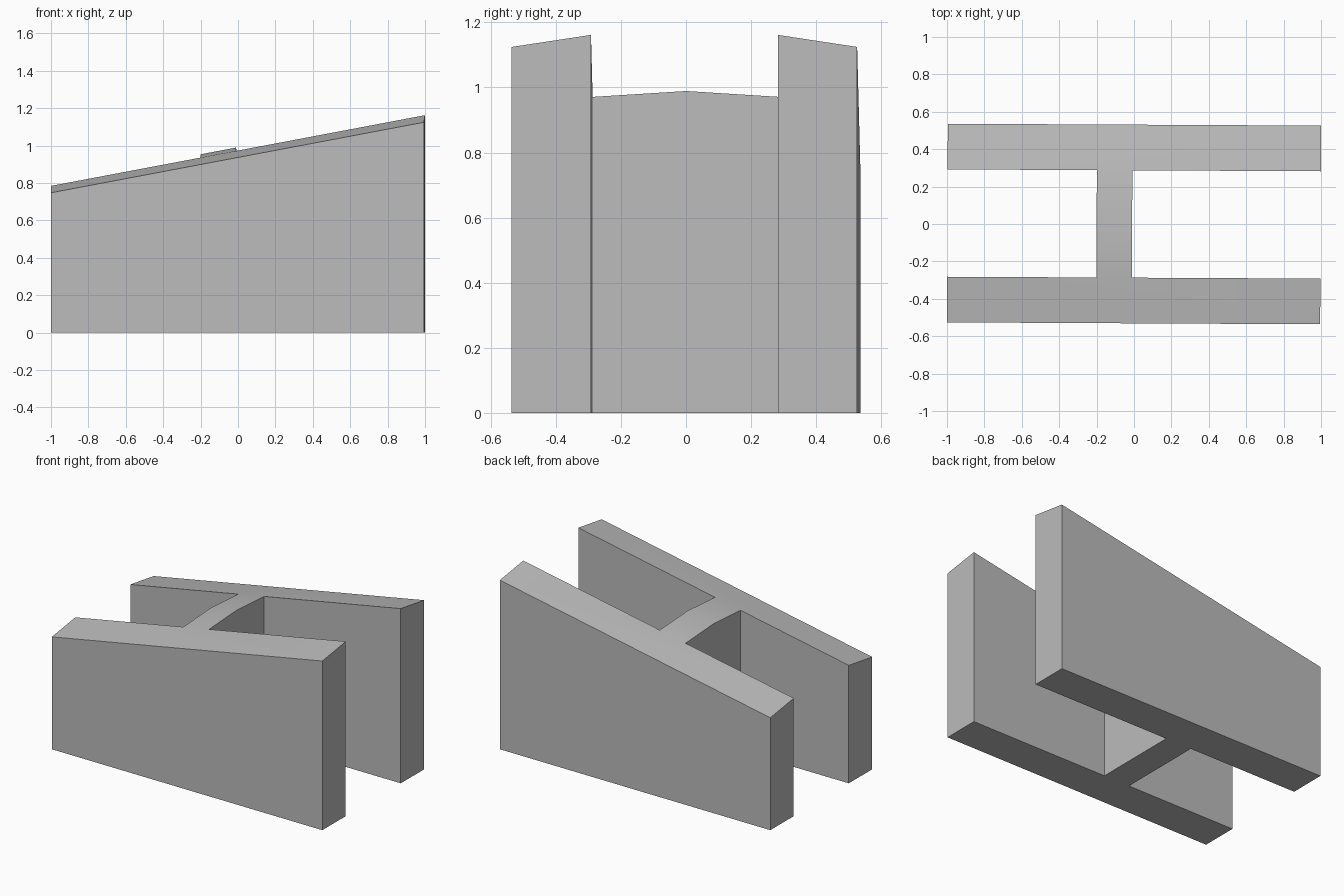
import bpy
import bmesh
import math

if "Cube" in bpy.data.objects:
    bpy.data.objects.remove(bpy.data.objects["Cube"], do_unlink=True)

# Plan grid lines: flange ends and web sides in x, flange faces and ridge in y
XS = [-0.998, -0.2, -0.01, 0.998]
YS = [-0.531, -0.287, 0.0, 0.287, 0.531]
CROWN = {0.531: 0.936, 0.287: 0.973, 0.0: 0.991}  # top height at x = 0
SLOPE = 0.189


def top_height(x, y):
    nearest = min(CROWN, key=lambda d: abs(d - abs(y)))
    return CROWN[nearest] + SLOPE * x


# H-shaped footprint: two long flanges joined by a short web
bm = bmesh.new()
grid = [[bm.verts.new((x, y, 0)) for y in YS] for x in XS]
for i in range(len(XS) - 1):
    for j in range(len(YS) - 1):
        is_flange = j in (0, len(YS) - 2)
        if is_flange or i == 1:
            bm.faces.new((grid[i][j], grid[i + 1][j],
                          grid[i + 1][j + 1], grid[i][j + 1]))

# Raise the footprint to the sloping, gently crowned top
raised = bmesh.ops.extrude_face_region(bm, geom=bm.faces[:], use_keep_orig=True)
for v in raised["geom"]:
    if isinstance(v, bmesh.types.BMVert):
        v.co.z = top_height(v.co.x, v.co.y)
bmesh.ops.delete(bm, geom=[v for v in bm.verts if not v.link_faces], context='VERTS')

# Merge the flat areas into single faces
bmesh.ops.recalc_face_normals(bm, faces=bm.faces[:])
bmesh.ops.dissolve_limit(bm, angle_limit=math.radians(0.4),
                         verts=bm.verts[:], edges=bm.edges[:])
mesh = bpy.data.meshes.new("h_block")
bm.to_mesh(mesh)
bm.free()

# Plain grey material
grey = bpy.data.materials.new("plain grey")
grey.use_nodes = True
colour = (0.5, 0.5, 0.5, 1)
grey.diffuse_color = colour
grey.node_tree.nodes["Principled BSDF"].inputs["Base Color"].default_value = colour
mesh.materials.append(grey)

# The block sits very slightly turned
block = bpy.data.objects.new("h_block", mesh)
block.rotation_euler.z = -0.005
bpy.context.collection.objects.link(block)

bpy.ops.object.select_all(action='DESELECT')
block.select_set(True)
bpy.context.view_layer.objects.active = block
bpy.ops.object.shade_smooth_by_angle(angle=math.radians(30))
